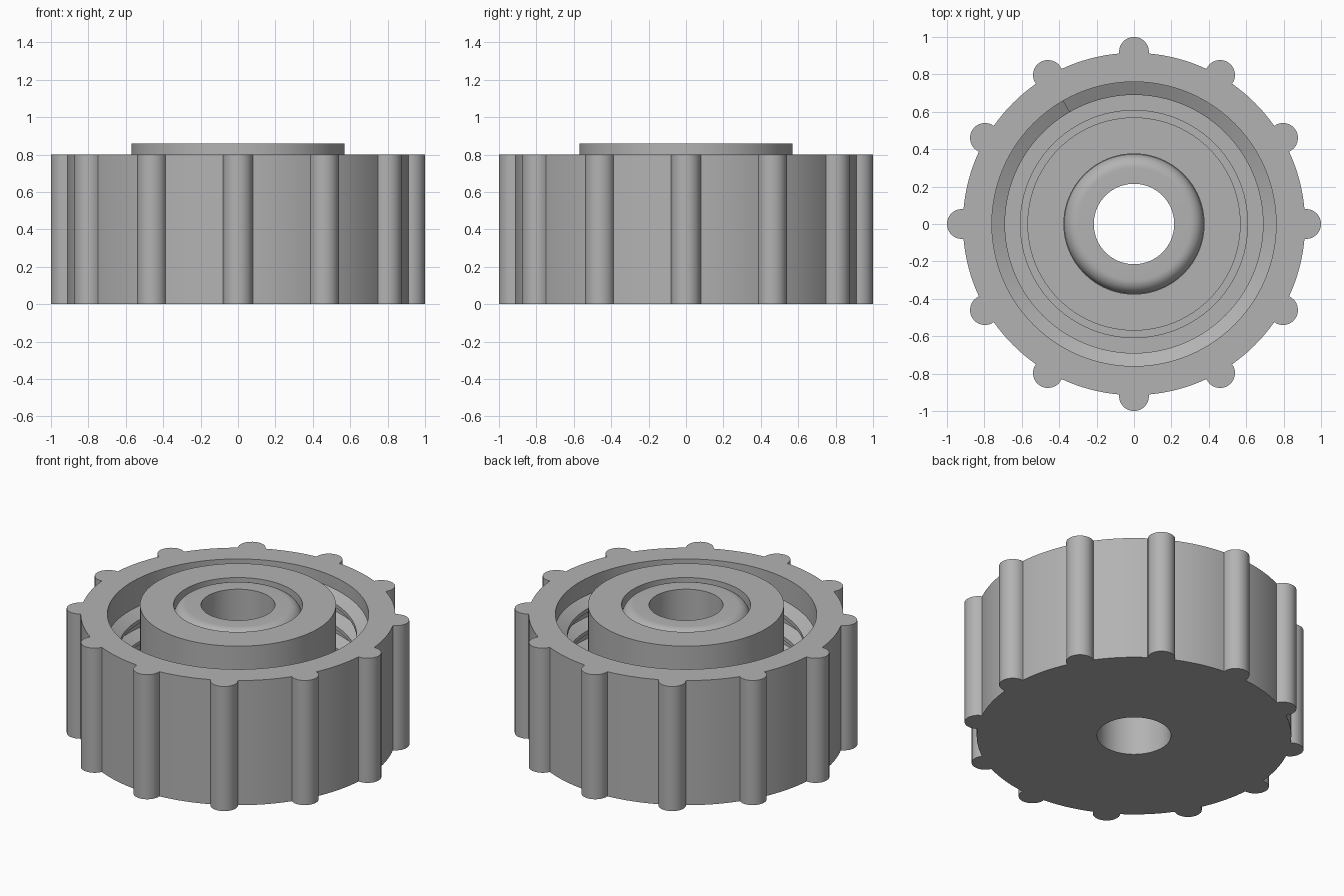
import bpy, bmesh
from math import sin, cos, pi, radians, tau, asin

if "Cube" in bpy.data.objects:
    bpy.data.objects.remove(bpy.data.objects["Cube"], do_unlink=True)

SEG = 96
HEIGHT, BODY_R, RIB_R, RIB_CENTRE = 0.80, 0.915, 0.08, 0.92
CAVITY_R, HUB_BASE_R, HOLE_R, FLOOR = 0.76, 0.61, 0.215, 0.2

grey = bpy.data.materials.new("plain grey")
grey.use_nodes = True
COLOUR = (0.45, 0.45, 0.45, 1)
grey.diffuse_color = COLOUR
grey.node_tree.nodes["Principled BSDF"].inputs["Base Color"].default_value = COLOUR


def finish(bm, name, recalc=True):
    if recalc:
        bmesh.ops.recalc_face_normals(bm, faces=bm.faces)
    mesh = bpy.data.meshes.new(name)
    bm.to_mesh(mesh)
    bm.free()
    mesh.materials.append(grey)
    ob = bpy.data.objects.new(name, mesh)
    bpy.context.collection.objects.link(ob)
    bpy.ops.object.select_all(action="DESELECT")
    ob.select_set(True)
    bpy.context.view_layer.objects.active = ob
    bpy.ops.object.shade_smooth_by_angle(angle=radians(30))
    return ob


def circle(r):
    return [(r * cos(tau * i / SEG), r * sin(tau * i / SEG)) for i in range(SEG)]


def ring(bm, points, z):
    return [bm.verts.new((x, y, z)) for x, y in points]


def skin(bm, a, b):
    n = len(a)
    for i in range(n):
        j = (i + 1) % n
        bm.faces.new((a[i], a[j], b[j], b[i]))


def fill_between(bm, outer, inner):
    edges = [bm.edges.get((loop[i - 1], loop[i])) or bm.edges.new((loop[i - 1], loop[i]))
             for loop in (outer, inner) for i in range(len(loop))]
    bmesh.ops.triangle_fill(bm, edges=edges, use_beauty=True)


def ribbed_outline():
    # the rib arc leaves the body circle where the two circles cross
    d = (RIB_CENTRE ** 2 + BODY_R ** 2 - RIB_R ** 2) / (2 * RIB_CENTRE)
    h = (BODY_R ** 2 - d ** 2) ** 0.5
    half = asin(h / BODY_R)
    swing = pi / 2 + asin((RIB_CENTRE - d) / RIB_R)
    points = []
    for k in range(12):
        a = k * tau / 12
        for i in range(17):
            t = a - swing + 2 * swing * i / 16
            points.append((RIB_CENTRE * cos(a) + RIB_R * cos(t),
                           RIB_CENTRE * sin(a) + RIB_R * sin(t)))
        for i in range(1, 8):
            t = a + half + (tau / 12 - 2 * half) * i / 8
            points.append((BODY_R * cos(t), BODY_R * sin(t)))
    return points


# Outer shell with grip ribs, bottom and cavity
bm = bmesh.new()
outline = ribbed_outline()
low, high = ring(bm, outline, 0), ring(bm, outline, HEIGHT)
skin(bm, low, high)
hole = ring(bm, circle(HOLE_R), 0)
rim = ring(bm, circle(CAVITY_R), HEIGHT)
fill_between(bm, low, hole)
fill_between(bm, high, rim)
corner = ring(bm, circle(CAVITY_R), FLOOR)
skin(bm, rim, corner)
skin(bm, corner, ring(bm, circle(HUB_BASE_R), FLOOR))
finish(bm, "ribbed_shell")

# Central hub with a rounded seat around the through hole
TOP, SEAT_R, ROUND = 0.86, 0.375, 0.075
profile = [(HOLE_R, 0), (HOLE_R, TOP)]
for i in range(11):
    t = pi / 2 * i / 10
    profile.append((SEAT_R - ROUND + (ROUND - 0.002) * sin(t), TOP - ROUND + ROUND * cos(t)))
profile += [(SEAT_R, TOP - ROUND), (SEAT_R, TOP), (0.57, TOP), (0.57, FLOOR + 0.05),
            (HUB_BASE_R, FLOOR + 0.05), (HUB_BASE_R, FLOOR)]
bm = bmesh.new()
rings = [ring(bm, circle(r), z) for r, z in profile]
for a, b in zip(rings, rings[1:]):
    skin(bm, b, a)
# the profile runs up the hole and out, so this winding faces outward
bm.normal_update()
finish(bm, "hub", recalc=False)

# Internal screw thread
PITCH, TURNS, END_Z, END_ANGLE = 0.14, 3, 0.69, radians(120)
section = [(CAVITY_R + 0.01, 0.055), (0.69, 0.012), (0.69, -0.012), (CAVITY_R + 0.01, -0.055)]
bm = bmesh.new()
rows = []
for i in range(TURNS * SEG + 1):
    turn = i / SEG
    a = END_ANGLE - tau * turn
    rows.append([bm.verts.new((r * cos(a), r * sin(a), END_Z - PITCH * turn + dz))
                 for r, dz in section])
for a, b in zip(rows, rows[1:]):
    skin(bm, a, b)
bm.faces.new(rows[0])
bm.faces.new(rows[-1])
finish(bm, "screw_thread")
